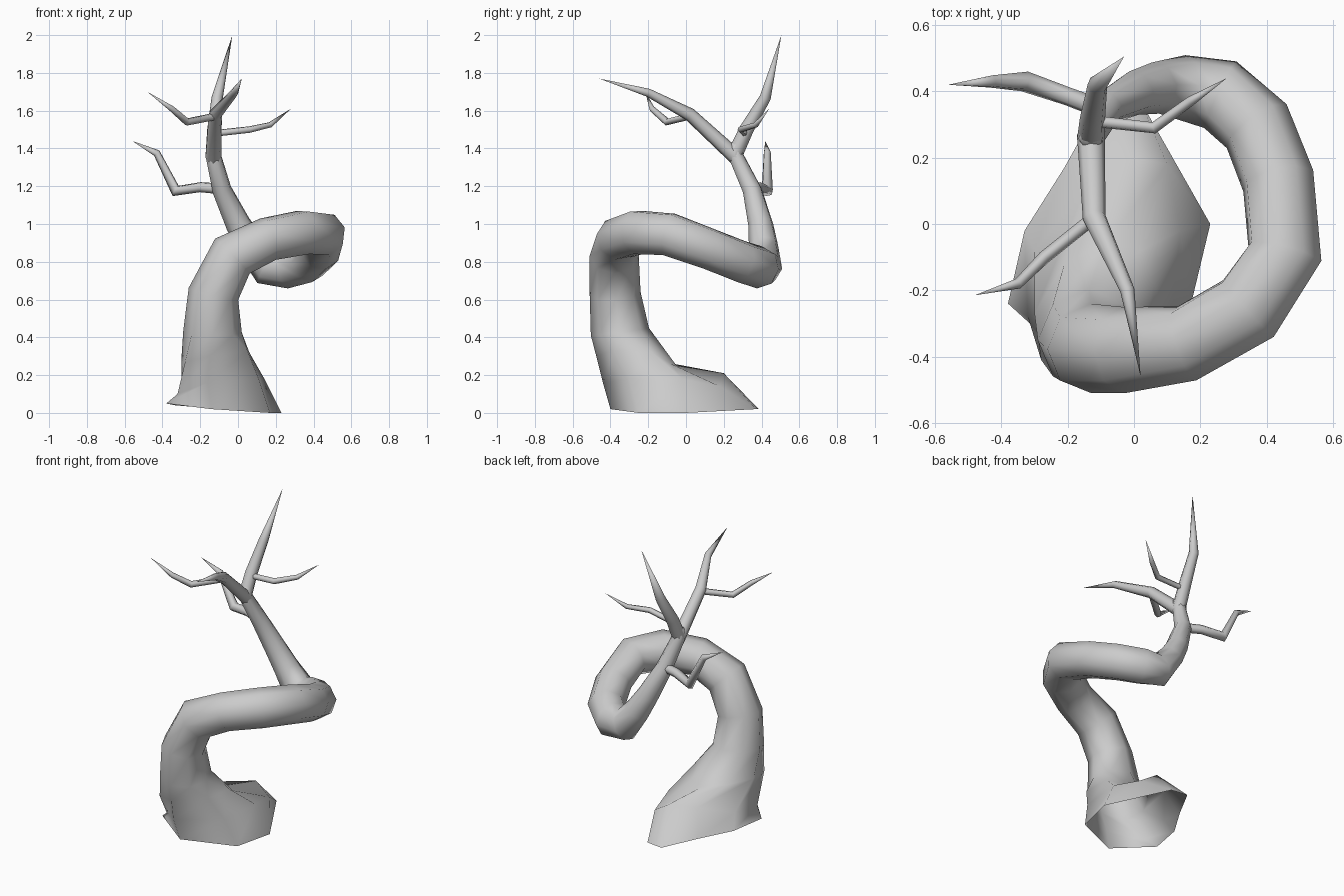
import bpy
import math
from mathutils import Vector

cube = bpy.data.objects.get("Cube")
if cube:
    bpy.data.objects.remove(cube, do_unlink=True)

bark = bpy.data.materials.new("grey_bark")
bark.use_nodes = True
bark.diffuse_color = (0.6, 0.6, 0.6, 1)
bark.node_tree.nodes["Principled BSDF"].inputs["Base Color"].default_value = (0.6, 0.6, 0.6, 1)


def sweep(path, sides):
    """Rings of points along a path of (x, y, z, radius), without twisting."""
    pts = [Vector(p[:3]) for p in path]
    rings, u = [], Vector((1, 0, 0))
    for i, p in enumerate(pts):
        t = Vector()
        if i > 0:
            t += (p - pts[i - 1]).normalized()
        if i < len(pts) - 1:
            t += (pts[i + 1] - p).normalized()
        t.normalize()
        u = u - t * u.dot(t)
        if u.length < 0.1:
            u = t.orthogonal()
        u.normalize()
        v = t.cross(u)
        r = path[i][3]
        rings.append([p + r * (u * math.cos(a) + v * math.sin(a))
                      for a in (math.tau * k / sides for k in range(sides))])
    return rings


def skin(name, rings, tip):
    """Bridge rings into a smooth tube that closes in a point."""
    n = len(rings[0])
    verts = [p for ring in rings for p in ring]
    faces = []
    for i in range(len(rings) - 1):
        for k in range(n):
            a, b = i * n + k, i * n + (k + 1) % n
            faces.append((a, b, b + n, a + n))
    last = len(verts) - n
    verts.append(Vector(tip))
    faces += [(last + k, last + (k + 1) % n, len(verts) - 1) for k in range(n)]
    mesh = bpy.data.meshes.new(name)
    mesh.from_pydata(verts, [], faces)
    mesh.materials.append(bark)
    for poly in mesh.polygons:
        poly.use_smooth = True
    obj = bpy.data.objects.new(name, mesh)
    bpy.context.collection.objects.link(obj)


def branch(name, path, sides=6):
    skin(name, sweep(path, sides)[:-1], path[-1][:3])


# Flared, hollow root base with a spur running backwards
flare = [
    [(.23, 0, 0), (.02, .37, .02), (-.09, .385, .02), (-.21, .17, .03),
     (-.33, -.02, .04), (-.38, -.24, .05), (-.14, -.4, .02), (.17, -.25, 0)],
    [(.14, -.02, .18), (.1, .18, .14), (-.01, .2, .21), (-.15, .1, .19),
     (-.3, -.08, .13), (-.32, -.28, .1), (-.16, -.44, .16), (.11, -.3, .18)],
    [(.06, -.18, .32), (.02, -.08, .26), (-.08, -.05, .25), (-.21, -.12, .27),
     (-.3, -.27, .28), (-.28, -.41, .27), (-.15, -.475, .3), (.05, -.38, .33)],
]

# Trunk: rises, loops round to the back and climbs to the fork
trunk_path = [
    (-.135, -.35, .43, .155), (-.13, -.375, .63, .135), (-.03, -.38, .83, .13),
    (.16, -.36, .92, .118), (.345, -.255, .955, .122), (.455, -.09, .945, .118),
    (.435, .13, .865, .112), (.37, .295, .8, .112), (.26, .39, .77, .112),
    (.15, .41, .775, .1), (.065, .41, .89, .078), (0, .395, 1.0, .067),
    (-.085, .35, 1.18, .052), (-.13, .265, 1.36, .042), (-.13, .265, 1.42, .038),
]
skin("trunk", [[Vector(p) for p in ring] for ring in flare] + sweep(trunk_path, 8),
     (-.125, .28, 1.45))

# Main limbs
branch("front_limb", [(-.13, .27, 1.35, .042), (-.12, .02, 1.58, .035),
                      (-.02, -.2, 1.695, .022), (.02, -.46, 1.77, 0)], 8)
branch("top_limb", [(-.13, .255, 1.36, .042), (-.125, .32, 1.5, .038),
                    (-.11, .42, 1.67, .03), (-.03, .505, 2.0, 0)], 8)

# Twigs
branch("front_twig", [(-.12, .02, 1.57, .02), (-.27, -.1, 1.54, .02),
                      (-.35, -.18, 1.61, .016), (-.48, -.215, 1.7, 0)])
branch("back_twig", [(-.12, .31, 1.48, .018), (.06, .29, 1.5, .018),
                     (.17, .37, 1.525, .015), (.28, .44, 1.61, 0)])
branch("low_twig", [(-.08, .34, 1.185, .03), (-.2, .385, 1.195, .028),
                    (-.33, .43, 1.175, .032), (-.43, .43, 1.375, .02),
                    (-.56, .42, 1.44, 0)])
